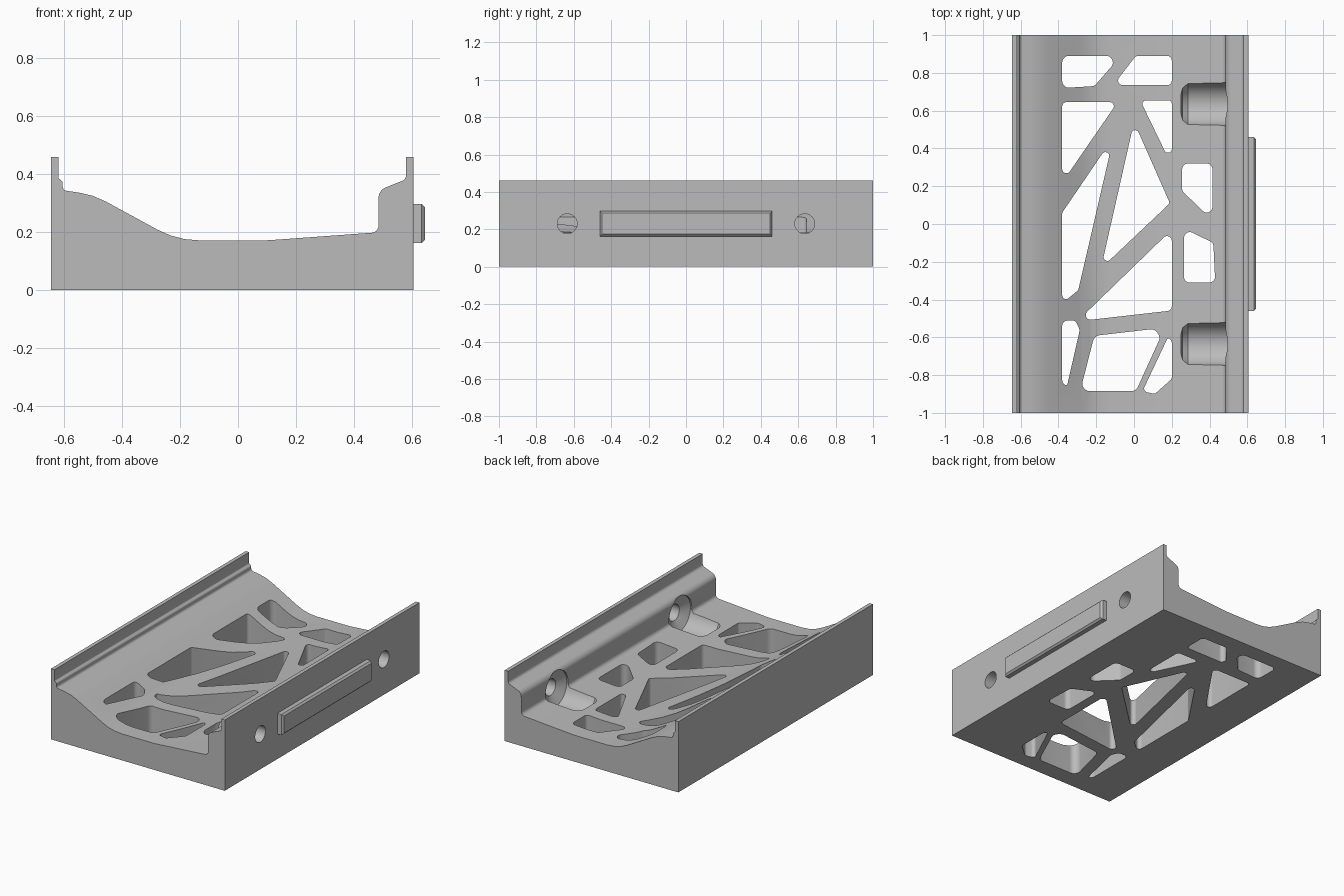
import bpy, bmesh, math
from mathutils import Vector, Matrix

old = bpy.data.objects.get("Cube")
if old:
    bpy.data.objects.remove(old, do_unlink=True)

grey = bpy.data.materials.new("plain grey")
grey.use_nodes = True
COLOUR = (0.5, 0.5, 0.5, 1)
grey.diffuse_color = COLOUR
grey.node_tree.nodes["Principled BSDF"].inputs["Base Color"].default_value = COLOUR


def rounded(points, radius=0):
    """Outline with each corner filleted; a point may carry its own radius."""
    out, n = [], len(points)
    for i, p in enumerate(points):
        r = p[2] if len(p) > 2 else radius
        c = Vector(p[:2])
        a = Vector(points[i - 1][:2]) - c
        b = Vector(points[(i + 1) % n][:2]) - c
        turn = math.pi - a.angle(b)
        if r == 0 or turn < 0.01:
            out.append(c)
            continue
        setback = min(r * math.tan(turn / 2), 0.47 * a.length, 0.47 * b.length)
        r = setback / math.tan(turn / 2)
        a.normalize()
        b.normalize()
        centre = c + (a + b).normalized() * (r / math.cos(turn / 2))
        start = c + a * setback - centre
        sign = 1 if a.cross(b) < 0 else -1
        steps = max(2, math.ceil(turn / math.radians(11)))
        for k in range(steps + 1):
            t = sign * turn * k / steps
            out.append(centre + Matrix.Rotation(t, 2) @ start)
    return out


def prism(bm, base, offset):
    """Extrude a closed outline of 3D points along an offset."""
    face = bm.faces.new([bm.verts.new(p) for p in base])
    new = bmesh.ops.extrude_face_region(bm, geom=[face])["geom"]
    bmesh.ops.translate(bm, vec=offset, verts=[v for v in new if isinstance(v, bmesh.types.BMVert)])


def finish(name, bm):
    bmesh.ops.recalc_face_normals(bm, faces=bm.faces[:])
    mesh = bpy.data.meshes.new(name)
    bm.to_mesh(mesh)
    bm.free()
    mesh.materials.append(grey)
    obj = bpy.data.objects.new(name, mesh)
    bpy.context.collection.objects.link(obj)
    return obj


def activate(obj):
    bpy.ops.object.select_all(action='DESELECT')
    obj.select_set(True)
    bpy.context.view_layer.objects.active = obj


# Tray body: cross-section (x, z, corner radius) extruded front to back
section = [(-0.645, 0), (0.605, 0), (0.605, 0.46), (0.58, 0.46), (0.58, 0.383, 0.02),
           (0.485, 0.345, 0.04), (0.485, 0.2, 0.025), (0.1, 0.172, 0.5),
           (-0.21, 0.172, 0.3), (-0.5, 0.33, 0.5), (-0.605, 0.345, 0.015),
           (-0.605, 0.375, 0.01), (-0.62, 0.387, 0.005), (-0.62, 0.46), (-0.645, 0.46)]
bm = bmesh.new()
prism(bm, [(p.x, -1, p.y) for p in rounded(section)], (0, 2, 0))
body = finish("tray_body", bm)

# Lightening openings through the floor: (corner radius, plan outline)
L, R = -0.38, 0.2
openings = [
    (0.035, [(L, 0.89), (-0.07, 0.89), (-0.21, 0.73), (L, 0.72)]),
    (0.025, [(0.01, 0.89), (R, 0.89), (R, 0.735), (-0.11, 0.735)]),
    (0.022, [(L, 0.645), (-0.087, 0.645), (L, 0.22)]),
    (0.02, [(0.033, 0.655), (R, 0.655), (R, 0.31)]),
    (0.02, [(-0.108, 0.46), (L, 0.06), (L, -0.42), (-0.295, -0.35)]),
    (0.02, [(0, 0.54), (0.19, 0.11), (-0.175, -0.235)]),
    (0.025, [(R, -0.03), (R, -0.458), (-0.3, -0.515)]),
    (0.03, [(L, -0.51), (-0.31, -0.51), (-0.287, -0.56), (-0.355, -0.86), (L, -0.84)]),
    (0.04, [(-0.21, -0.592), (0.11, -0.555), (0.14, -0.6), (0.01, -0.885), (-0.285, -0.885)]),
    (0.02, [(0.18, -0.6), (R, -0.62), (R, -0.82), (0.11, -0.9), (0.045, -0.885)]),
    (0.03, [(0.255, 0.32), (0.415, 0.32), (0.415, 0.02), (0.255, 0.175)]),
    (0.03, [(0.265, -0.025), (0.42, -0.1), (0.43, -0.31), (0.265, -0.31)]),
]
bm = bmesh.new()
for radius, outline in openings:
    prism(bm, [(p.x, p.y, -0.1) for p in rounded(outline, radius)], (0, 0, 0.7))

# Two round pockets with a tapered seat and a bore through the side wall
bore = [(0.25, 0), (0.25, 0.075), (0.258, 0.098), (0.285, 0.117), (0.495, 0.117),
        (0.53, 0.053), (0.7, 0.053), (0.7, 0)]
for side in (-1, 1):
    axis = Vector((0, side * 0.635, 0.23))
    verts = [bm.verts.new(axis + Vector((x, 0, r))) for x, r in bore]
    edges = [bm.edges.new(pair) for pair in zip(verts, verts[1:])]
    bmesh.ops.spin(bm, geom=verts + edges, cent=axis, axis=(1, 0, 0),
                   angle=math.tau, steps=40, use_duplicate=False)
bmesh.ops.remove_doubles(bm, verts=bm.verts[:], dist=0.0001)
cutter = finish("opening_cutter", bm)
cutter.hide_render = True

cut = body.modifiers.new("openings", 'BOOLEAN')
cut.operation = 'DIFFERENCE'
cut.solver = 'EXACT'
cut.object = cutter
activate(body)
bpy.ops.object.modifier_apply(modifier=cut.name)
bpy.data.objects.remove(cutter, do_unlink=True)
bpy.ops.object.shade_smooth_by_angle(angle=math.radians(25))

# Raised rail plate on the outer side wall, chamfered on its outer rim
bm = bmesh.new()
bmesh.ops.create_cube(bm, size=1, matrix=Matrix.Translation((0.62, 0, 0.23))
                      @ Matrix.Diagonal((0.05, 0.92, 0.134, 1)))
rim = [e for e in bm.edges if all(v.co.x > 0.63 for v in e.verts)]
bmesh.ops.bevel(bm, geom=rim, offset=0.011, segments=1, affect='EDGES')
finish("side_rail_plate", bm)
